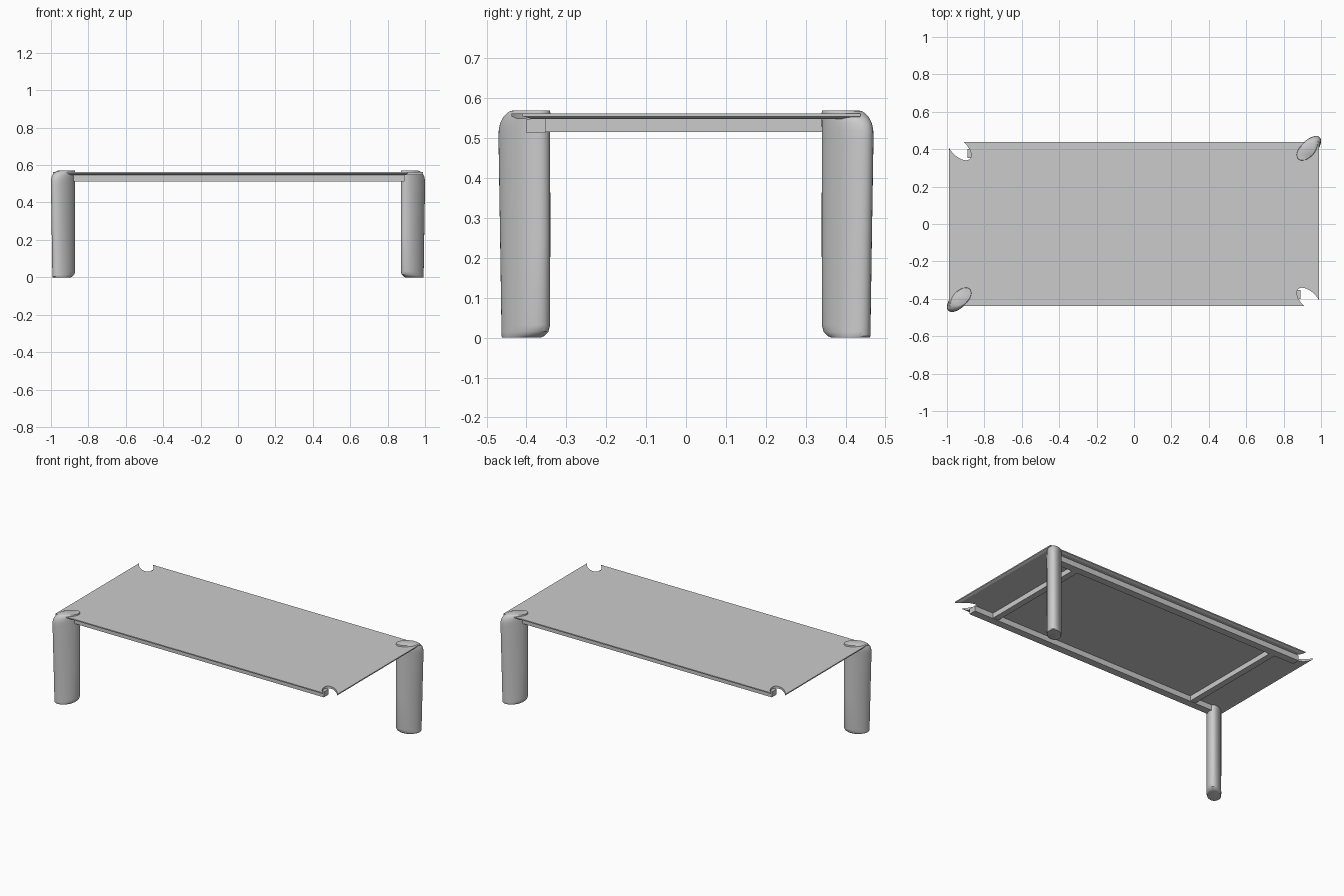
import bpy, bmesh, math
from mathutils import Matrix, Vector

cube = bpy.data.objects.get("Cube")
if cube:
    bpy.data.objects.remove(cube, do_unlink=True)

grey = bpy.data.materials.new("satin_grey")
grey.use_nodes = True
colour = (0.6, 0.6, 0.6, 1)
grey.diffuse_color = colour
grey.node_tree.nodes["Principled BSDF"].inputs["Base Color"].default_value = colour

LEG_X, LEG_Y = 0.935, 0.405   # leg centre, mirrored through the origin
HALF_LONG, HALF_SHORT = 0.081, 0.042


def add_object(name, bm, smooth=False):
    bmesh.ops.recalc_face_normals(bm, faces=bm.faces)
    mesh = bpy.data.meshes.new(name)
    bm.to_mesh(mesh)
    bm.free()
    mesh.materials.append(grey)
    obj = bpy.data.objects.new(name, mesh)
    bpy.context.collection.objects.link(obj)
    if smooth:
        bpy.ops.object.select_all(action='DESELECT')
        obj.select_set(True)
        bpy.context.view_layer.objects.active = obj
        bpy.ops.object.shade_smooth_by_angle(angle=math.radians(35))
    return obj


def loft(rings):
    """Skin a stack of equal-length closed rings and cap both ends."""
    bm = bmesh.new()
    loops = [[bm.verts.new(p) for p in ring] for ring in rings]
    for low, high in zip(loops, loops[1:]):
        for i in range(len(low)):
            j = (i + 1) % len(low)
            bm.faces.new((low[i], low[j], high[j], high[i]))
    bm.faces.new(loops[0])
    bm.faces.new(loops[-1])
    return bm


def box(name, x0, x1, y0, y1, z0, z1):
    ring = [(x0, y0), (x1, y0), (x1, y1), (x0, y1)]
    return add_object(name, loft([[(x, y, z) for x, y in ring] for z in (z0, z1)]))


def oval(z, inner, outer, half_width, sx, sy, count=40):
    """Diagonal oval at a corner; inner and outer are reaches along the diagonal."""
    along = Vector((sx, sy, 0)).normalized()
    across = Vector((-along.y, along.x, 0))
    centre = Vector((sx * LEG_X, sy * LEG_Y, z)) + along * (outer - inner) / 2
    reach = (outer + inner) / 2
    return [centre + along * reach * math.cos(a) + across * half_width * math.sin(a)
            for a in (2 * math.pi * i / count for i in range(count))]


# Legs: height, inner reach, outer reach, half width
leg_profile = [
    (0.0, 0.045, 0.066, 0.039), (0.004, 0.058, 0.070, 0.041),
    (0.015, 0.074, 0.071, 0.042), (0.032, 0.080, 0.071, 0.042),
    (0.25, 0.081, 0.076, 0.042), (0.50, 0.081, 0.082, 0.042),
    (0.52, 0.081, 0.081, 0.042), (0.538, 0.081, 0.076, 0.042),
    (0.552, 0.081, 0.066, 0.041), (0.562, 0.081, 0.053, 0.040),
    (0.568, 0.080, 0.040, 0.038), (0.57, 0.079, 0.028, 0.036),
]
for name, s in (("back_left_leg", 1), ("front_right_leg", -1)):
    add_object(name, loft([oval(z, i, o, w, s, s) for z, i, o, w in leg_profile]), True)

# Table top with an undercut edge
levels = [(0.548, 0.015), (0.555, 0.0), (0.562, 0.0)]
top = add_object("table_top", loft([
    [(sx * (0.99 - inset), sy * (0.438 - inset), z)
     for sx, sy in ((-1, -1), (1, -1), (1, 1), (-1, 1))]
    for z, inset in levels]))

# Oval notches at the two open corners
for name, s in (("front_notch_cutter", 1), ("back_notch_cutter", -1)):
    cutter = add_object(name, loft([
        oval(z, HALF_LONG, HALF_LONG, HALF_SHORT, s, -s) for z in (0.53, 0.6)]))
    cutter.hide_render = True
    cutter.hide_set(True)
    mod = top.modifiers.new(name, 'BOOLEAN')
    mod.operation = 'DIFFERENCE'
    mod.solver = 'EXACT'
    mod.object = cutter
bpy.context.view_layer.update()
cut_mesh = bpy.data.meshes.new_from_object(
    top.evaluated_get(bpy.context.evaluated_depsgraph_get()))
top.modifiers.clear()
top.data = cut_mesh
for obj in [o for o in bpy.data.objects if o.name.endswith("_cutter")]:
    bpy.data.objects.remove(obj, do_unlink=True)

# Long rails run from each leg to the open corner
box("front_rail", -0.90, 0.89, -0.40, -0.352, 0.513, 0.548)
box("back_rail", -0.89, 0.90, 0.352, 0.40, 0.513, 0.548)

# Cross rails
for name, x in (("right_cross_rail", -0.735), ("left_cross_rail", 0.735)):
    box(name, x - 0.02, x + 0.02, -0.355, 0.355, 0.516, 0.548)
